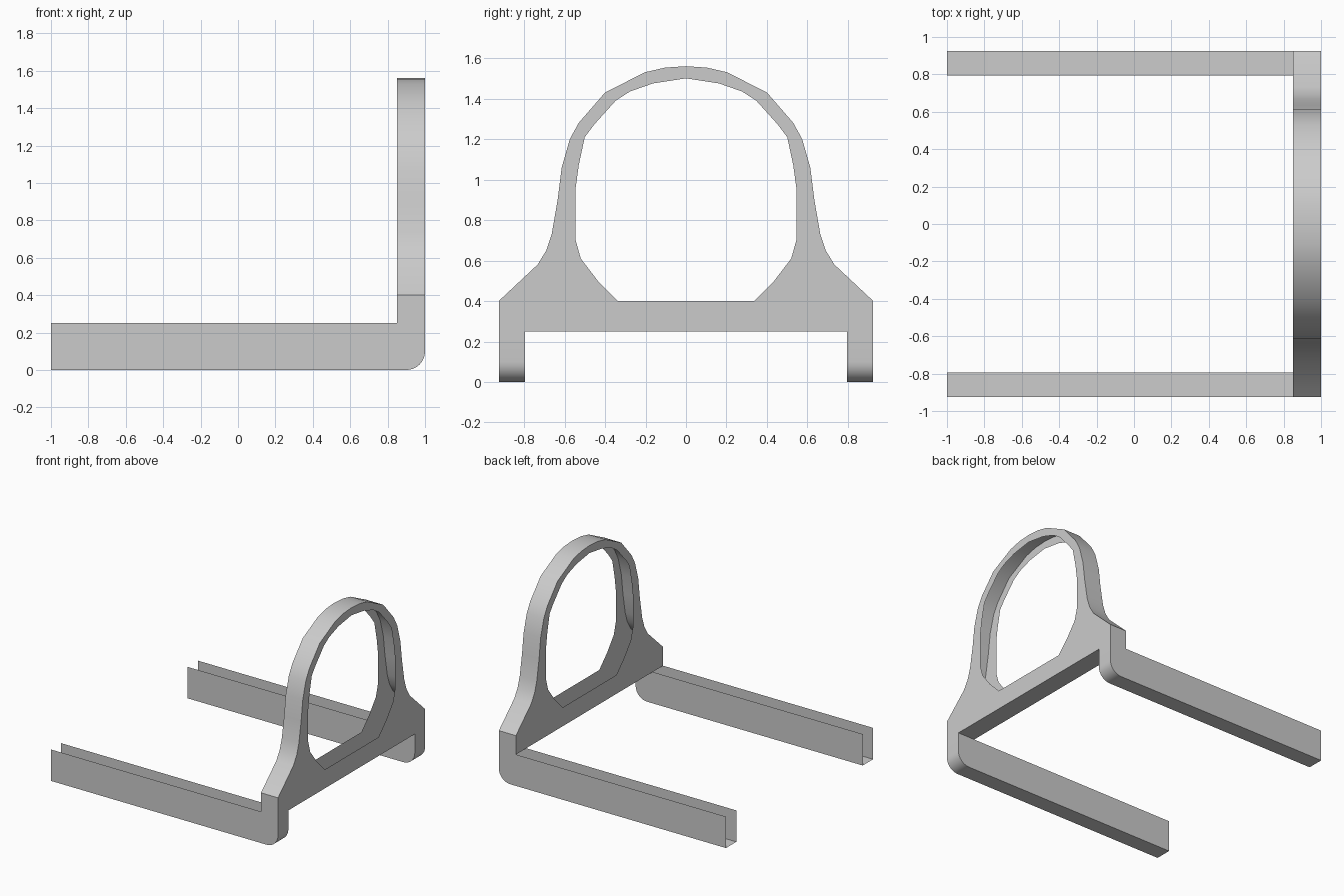
import bpy, bmesh, math

if "Cube" in bpy.data.objects:
    bpy.data.objects.remove(bpy.data.objects["Cube"])

OUT, INN = 0.925, 0.795      # outer and inner side of the rails
BACK, FRONT = 0.85, 1.0      # thickness of the arch along x
TOP, R = 0.25, 0.10          # rail height, rounded corner radius


def finish(bm, name):
    bmesh.ops.remove_doubles(bm, verts=bm.verts, dist=1e-5)
    bmesh.ops.recalc_face_normals(bm, faces=bm.faces)
    mesh = bpy.data.meshes.new(name)
    bm.to_mesh(mesh)
    bm.free()
    ob = bpy.data.objects.new(name, mesh)
    bpy.context.collection.objects.link(ob)
    bpy.ops.object.select_all(action='DESELECT')
    ob.select_set(True)
    bpy.context.view_layer.objects.active = ob
    bpy.ops.object.shade_smooth_by_angle(angle=math.radians(30))


# Rails: thin open channels with a rounded corner rising into the arch leg
arc = [(FRONT - R + R * math.sin(a), R - R * math.cos(a))
       for a in (math.pi / 2 * i / 8 for i in range(9))]
floor = [(-1, 0)] + arc + [(FRONT, TOP)]
for side, name in ((-1, "front_rail"), (1, "back_rail")):
    bm = bmesh.new()
    rows = [[bm.verts.new((x, side * y, z)) for x, z in floor] for y in (INN, OUT)]
    for i in range(len(floor) - 1):
        bm.faces.new((rows[0][i], rows[0][i + 1], rows[1][i + 1], rows[1][i]))
    for row, y in zip(rows, (INN, OUT)):
        corners = [bm.verts.new((x, side * y, TOP)) for x in (BACK, -1)]
        bm.faces.new(row + corners)
    finish(bm, name)

# Arch: hollow shell of two pierced plates, an outer rim and an underside
half_outer = [(INN, TOP), (OUT, TOP), (OUT, 0.40), (0.733, 0.58), (0.69, 0.65),
              (0.663, 0.733), (0.634, 0.90), (0.614, 1.06), (0.574, 1.20),
              (0.53, 1.28), (0.40, 1.43), (0.203, 1.53), (0.104, 1.553)]
half_hole = [(0.337, 0.40), (0.436, 0.50), (0.52, 0.61), (0.545, 0.70),
             (0.545, 0.96), (0.53, 1.07), (0.50, 1.21), (0.455, 1.27),
             (0.347, 1.39), (0.277, 1.435), (0.163, 1.475)]


def mirrored(half, top):
    return half + [(0, top)] + [(-y, z) for y, z in reversed(half)]


outer = mirrored(half_outer, 1.56)
hole = mirrored(half_hole, 1.50)

bm = bmesh.new()
rims = []
for x in (BACK, FRONT):
    edges = []
    for loop in (outer, hole):
        vs = [bm.verts.new((x, y, z)) for y, z in loop]
        edges += [bm.edges.new((vs[i - 1], vs[i])) for i in range(len(vs))]
        if loop is outer:
            rims.append(vs)
    bmesh.ops.triangle_fill(bm, edges=edges, use_beauty=True, normal=(1, 0, 0))
n = len(outer)
for i in range(n):
    # the short bottom edges stay open above the hollow legs
    if i in (1, n - 1):
        continue
    bm.faces.new((rims[0][i - 1], rims[0][i], rims[1][i], rims[1][i - 1]))
finish(bm, "arch")
